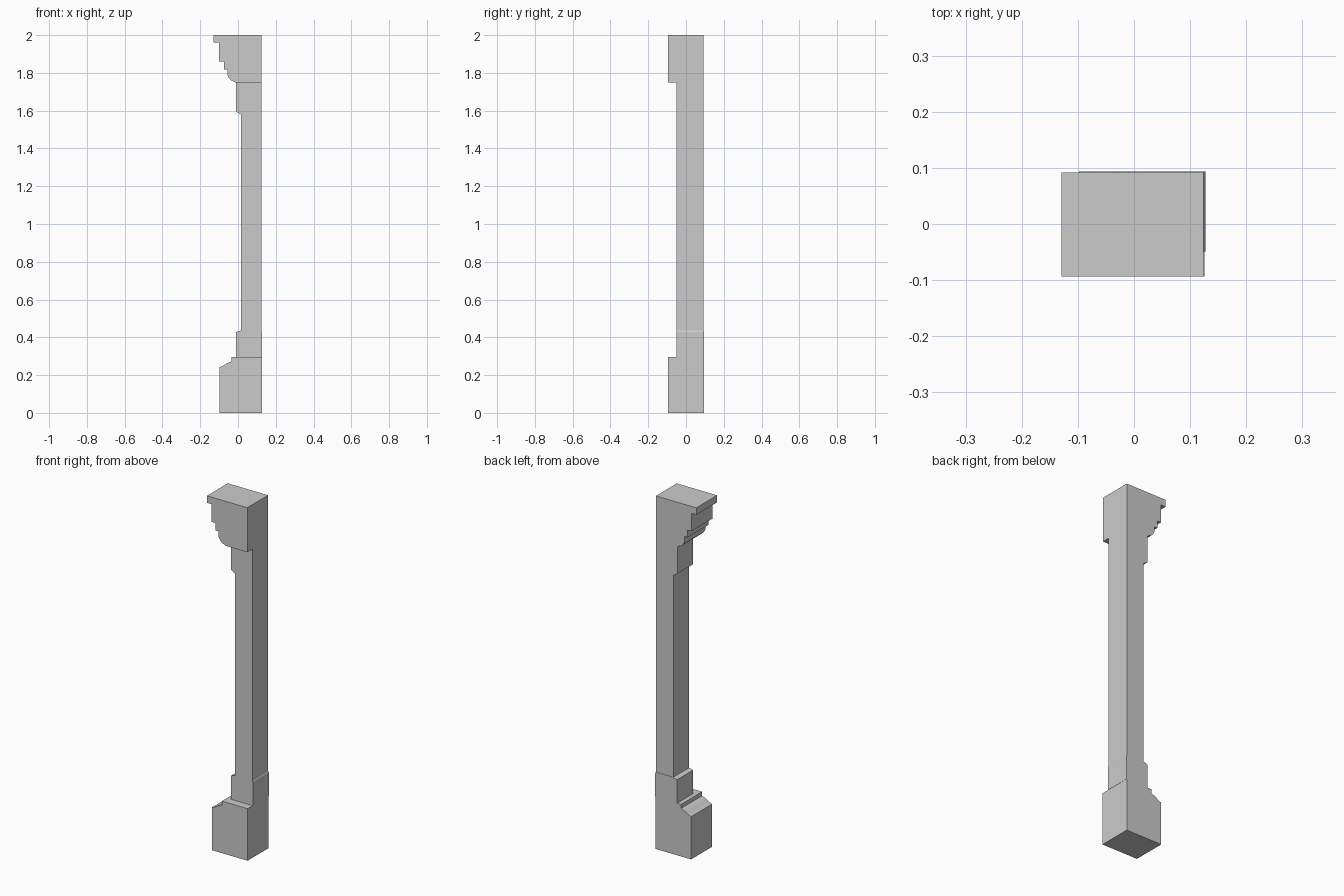
import bpy
import bmesh

if "Cube" in bpy.data.objects:
    bpy.data.objects.remove(bpy.data.objects["Cube"])


def extrude_profile(name, points, y0, y1):
    """Closed x-z outline extruded from y0 to y1."""
    bm = bmesh.new()
    face = bm.faces.new([bm.verts.new((x, y0, z)) for x, z in points])
    ext = bmesh.ops.extrude_face_region(bm, geom=[face])
    verts = [g for g in ext["geom"] if isinstance(g, bmesh.types.BMVert)]
    bmesh.ops.translate(bm, vec=(0, y1 - y0, 0), verts=verts)
    bmesh.ops.recalc_face_normals(bm, faces=bm.faces)
    mesh = bpy.data.meshes.new(name)
    bm.to_mesh(mesh)
    bm.free()
    obj = bpy.data.objects.new(name, mesh)
    bpy.context.collection.objects.link(obj)
    return obj


FRONT, SHAFT_FRONT, BACK = -0.094, -0.049, 0.092
SIDE = 0.124

# base block with sloped shoulder and small ledge
extrude_profile("base_block", [
    (0.126, 0), (0.126, 0.295), (-0.035, 0.295), (-0.035, 0.272),
    (-0.06, 0.262), (-0.078, 0.25), (-0.098, 0.242), (-0.098, 0)],
    FRONT, 0.094)

# lower collar, slightly proud of the shaft
extrude_profile("lower_collar", [
    (0.127, 0.295), (0.127, 0.428), (SIDE, 0.435), (0.015, 0.435),
    (-0.01, 0.428), (-0.01, 0.295)],
    SHAFT_FRONT, 0.094)

# shaft with the wider necking at its top
extrude_profile("shaft", [
    (SIDE, 0.435), (SIDE, 1.748), (-0.01, 1.748), (-0.01, 1.595),
    (0.015, 1.58), (0.015, 0.435)],
    SHAFT_FRONT, BACK)

# stepped capital
extrude_profile("capital", [
    (SIDE, 1.748), (SIDE, 2.0), (-0.129, 2.0), (-0.129, 1.96),
    (-0.1, 1.96), (-0.1, 1.86), (-0.075, 1.86), (-0.075, 1.818),
    (-0.055, 1.818), (-0.055, 1.787), (-0.048, 1.772), (-0.036, 1.76),
    (-0.012, 1.748)],
    FRONT, BACK)
